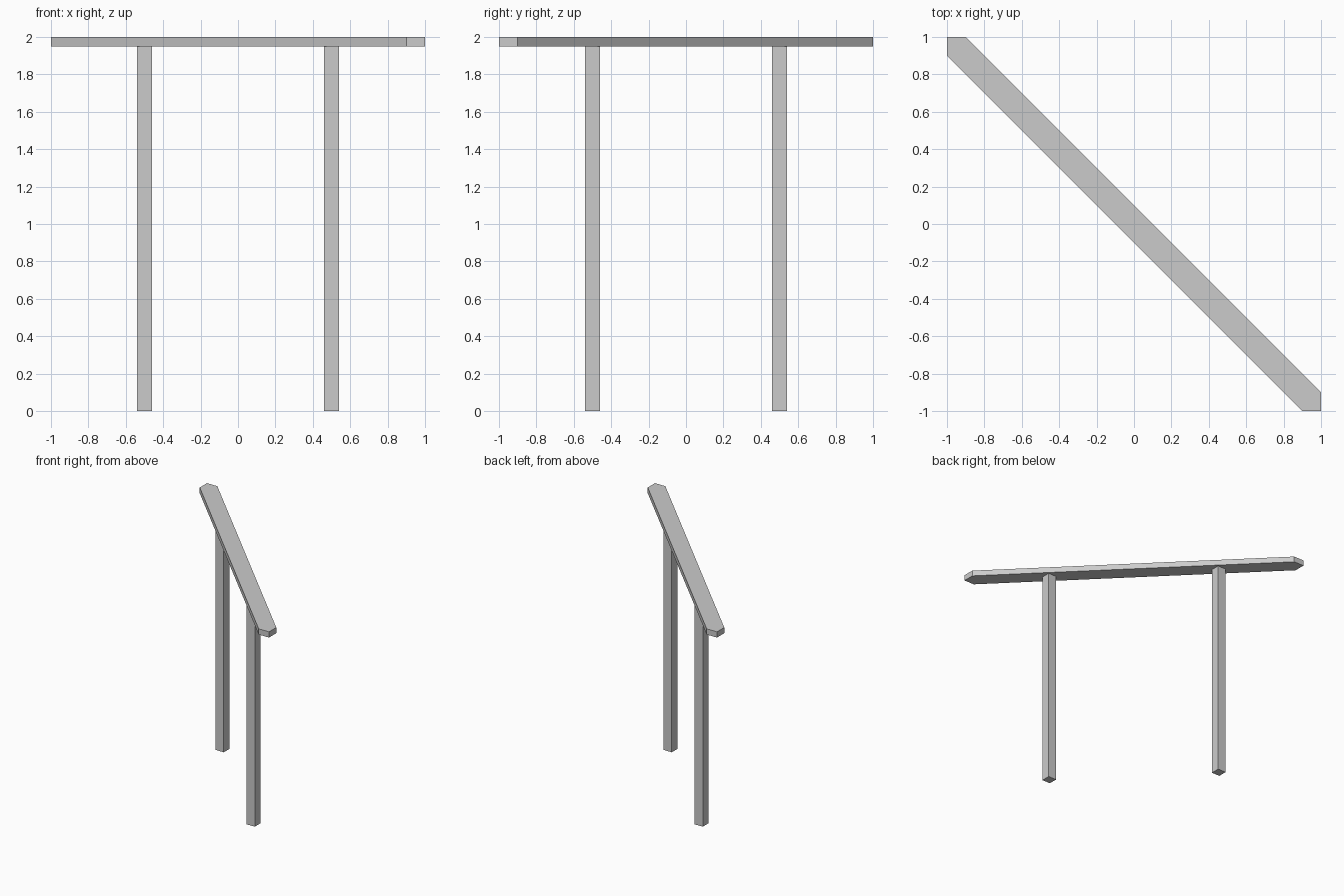
import bpy, bmesh

if "Cube" in bpy.data.objects:
    bpy.data.objects.remove(bpy.data.objects["Cube"])

RAIL_BOTTOM, RAIL_TOP = 1.95, 2.0
POST_WIDTH = 0.08


def extruded(name, outline, z0, z1):
    """Solid prism from a counter-clockwise plan outline."""
    bm = bmesh.new()
    base = bm.faces.new([bm.verts.new((x, y, z0)) for x, y in outline])
    ext = bmesh.ops.extrude_face_region(bm, geom=[base], use_keep_orig=True)
    for v in ext["geom"]:
        if isinstance(v, bmesh.types.BMVert):
            v.co.z = z1
    bmesh.ops.recalc_face_normals(bm, faces=bm.faces)
    mesh = bpy.data.meshes.new(name)
    bm.to_mesh(mesh)
    bm.free()
    obj = bpy.data.objects.new(name, mesh)
    bpy.context.collection.objects.link(obj)
    return obj


# Diagonal top rail with pointed, square-cornered ends
half = [(-0.9, 1), (-1, 1), (-1, 0.9)]
extruded("top_rail", half + [(-x, -y) for x, y in half], RAIL_BOTTOM, RAIL_TOP)

# Two square posts under the rail
h = POST_WIDTH / 2
for name, x, y in (("left_post", -0.5, 0.5), ("right_post", 0.5, -0.5)):
    square = [(x - h, y - h), (x + h, y - h), (x + h, y + h), (x - h, y + h)]
    extruded(name, square, 0, RAIL_BOTTOM)
